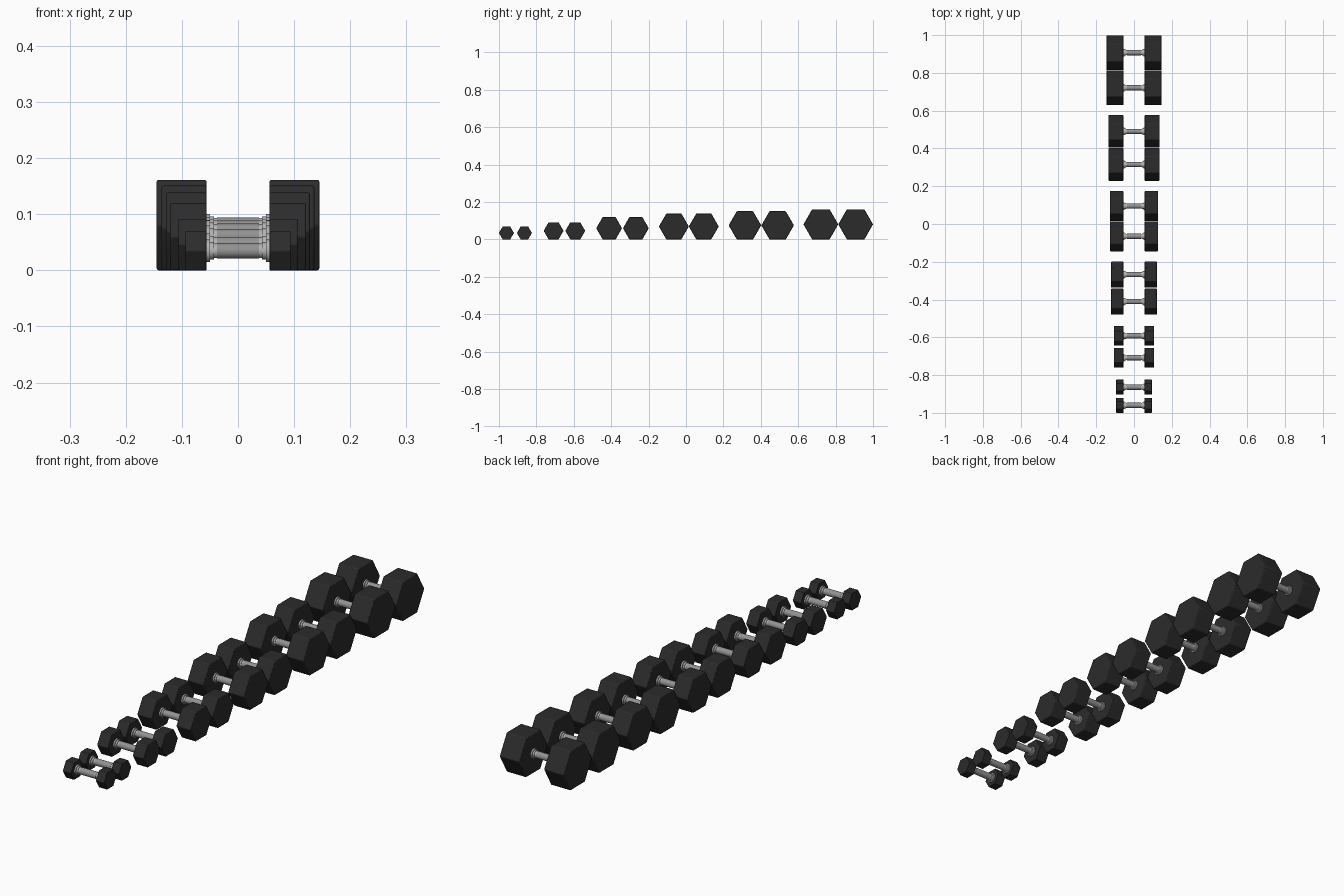
import bpy, math

cube = bpy.data.objects.get("Cube")
if cube:
    bpy.data.objects.remove(cube, do_unlink=True)


def material(name, value):
    m = bpy.data.materials.new(name)
    m.use_nodes = True
    color = (value, value, value, 1)
    m.diffuse_color = color
    m.node_tree.nodes["Principled BSDF"].inputs["Base Color"].default_value = color
    return m


RUBBER = material("black rubber", 0.024)
STEEL = material("bright steel", 0.45)
KNURL = material("knurled steel", 0.29)
INNER = 0.056  # inner face of every head


def rod(name, sides, radius, x0, x1, y, z, mat):
    """Prism lying along x between x0 and x1."""
    bpy.ops.mesh.primitive_cylinder_add(
        vertices=sides, radius=radius, depth=x1 - x0,
        location=((x0 + x1) / 2, y, z), rotation=(0, math.pi / 2, 0))
    ob = bpy.context.object
    ob.name = name
    bpy.ops.object.transform_apply(location=False, rotation=True, scale=False)
    ob.data.materials.append(mat)
    return ob


def head(name, x0, x1, radius, y, z):
    # Vertices point along y, so a flat side rests on the floor
    ob = rod(name, 6, radius, x0, x1, y, z, RUBBER)
    bevel = ob.modifiers.new("soft edges", "BEVEL")
    bevel.width = radius * 0.035
    bevel.segments = 2
    bevel.limit_method = "ANGLE"
    bpy.ops.object.shade_smooth_by_angle(angle=math.radians(25))


def round_rod(*args):
    rod(*args)
    bpy.ops.object.shade_smooth_by_angle(angle=math.radians(40))


def dumbbell(tag, y, radius, outer):
    z = radius * math.cos(math.pi / 6)
    round_rod("grip_" + tag, 24, 0.0138, -0.037, 0.037, y, z, KNURL)
    for side, s in (("left", 1), ("right", -1)):
        label = f"{side}_{tag}"

        def span(a, b):
            return sorted((s * a, s * b))

        head("head_" + label, *span(INNER, outer), radius, y, z)
        round_rod("handle_end_" + label, 24, 0.0130, *span(0.036, INNER + 0.004), y, z, STEEL)
        round_rod("sleeve_" + label, 24, 0.0155, *span(0.043, INNER + 0.004), y, z, STEEL)
        round_rod("collar_" + label, 24, 0.0200, *span(0.050, INNER + 0.004), y, z, STEEL)


# Pairs of growing size: two y centres, head radius, outer end
PAIRS = [
    (-0.960, -0.864, 0.040, 0.094),
    (-0.708, -0.592, 0.053, 0.106),
    (-0.411, -0.268, 0.069, 0.121),
    (-0.065, 0.095, 0.080, 0.128),
    (0.315, 0.490, 0.087, 0.136),
    (0.721, 0.907, 0.093, 0.145),
]
for i, (y_a, y_b, radius, outer) in enumerate(PAIRS, 1):
    dumbbell(f"{i}_front", y_a, radius, outer)
    dumbbell(f"{i}_back", y_b, radius, outer)
